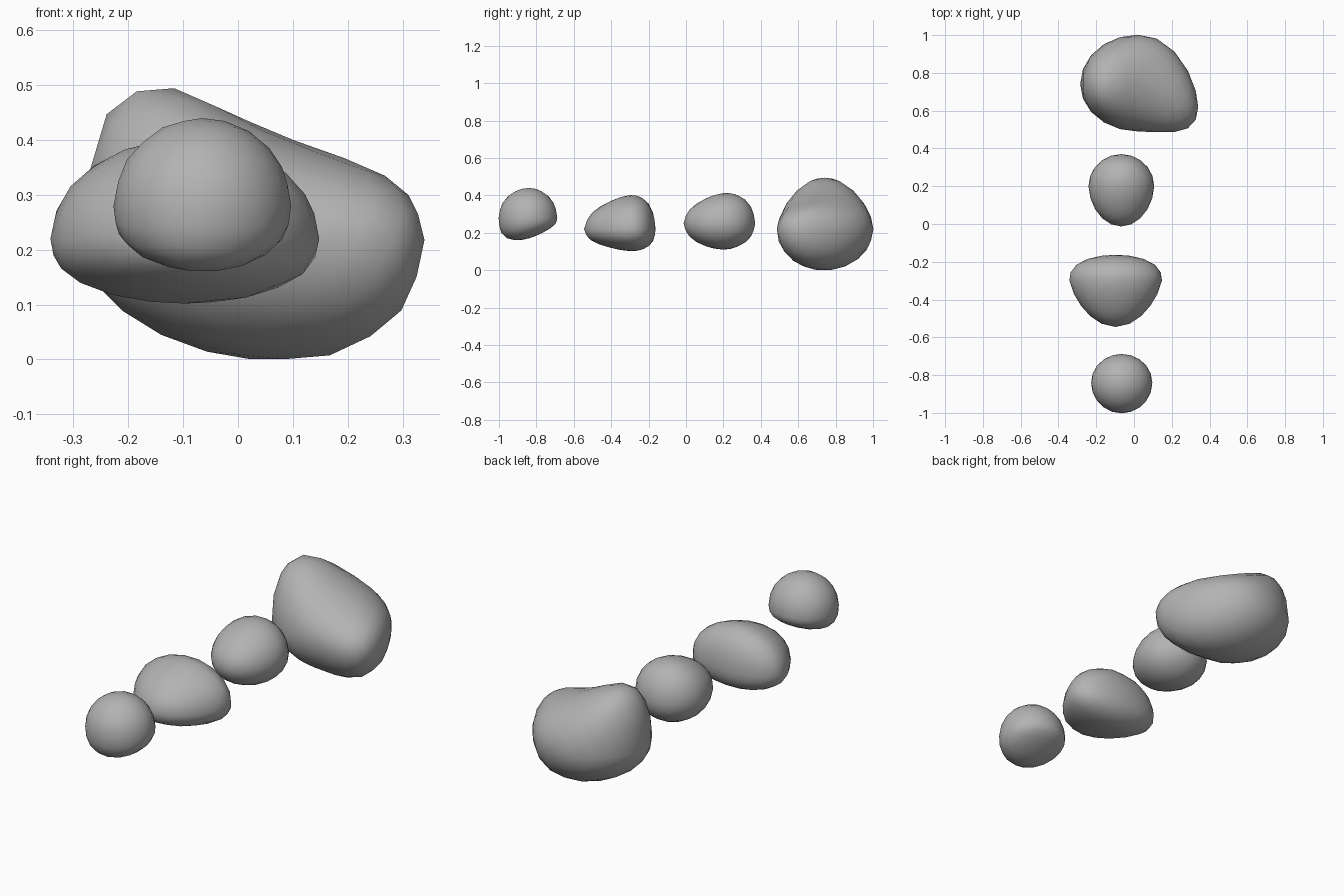
import bpy
import bmesh
from mathutils import Vector

cube = bpy.data.objects.get("Cube")
if cube:
    bpy.data.objects.remove(cube, do_unlink=True)

# Single stone grey
grey = bpy.data.materials.new("stone_grey")
grey.use_nodes = True
grey.diffuse_color = (0.45, 0.45, 0.45, 1)
bsdf = grey.node_tree.nodes["Principled BSDF"]
bsdf.inputs["Base Color"].default_value = grey.diffuse_color
bsdf.inputs["Roughness"].default_value = 0.8


def pick(n, pairs):
    """Choose the (negative, positive) entry of each axis by the sign of n."""
    return [pair[1] if c > 0 else pair[0] for c, pair in zip(n, pairs)]


def reach(n, powers):
    """Distance along n to the unit superellipsoid, by bisection."""
    low, high = 0.5, 2.0
    for _ in range(30):
        mid = (low + high) / 2
        if sum(abs(c * mid) ** p for c, p in zip(n, powers)) < 1:
            low = mid
        else:
            high = mid
    return low


def stone(name, centre, radii, powers, shape):
    """Rounded lump with separate radius and roundness on each side."""
    bm = bmesh.new()
    bmesh.ops.create_icosphere(bm, subdivisions=3, radius=1)
    for vert in bm.verts:
        n = vert.co.normalized()
        size = pick(n, radii)
        point = shape(*(n * reach(n, pick(n, powers))))
        vert.co = Vector(c * s for c, s in zip(point, size))
    for face in bm.faces:
        face.smooth = True
    mesh = bpy.data.meshes.new(name)
    bm.to_mesh(mesh)
    bm.free()
    mesh.materials.append(grey)
    obj = bpy.data.objects.new(name, mesh)
    obj.location = centre
    bpy.context.collection.objects.link(obj)


# Shape rules in unit space: u across, v front to back, w up
def slanted_base(u, v, w):
    return u, v, w * (1 - 0.41 * v) if w < 0 else w


def plain(u, v, w):
    return u, v, w


def raised_back(u, v, w):
    return u, v, w * (1 + 0.12 * v) if w > 0 else w


def peak_and_lobe(u, v, w):
    # Tall peak on one side, dip in the middle, low lobe swung to the front
    w *= 0.78 - 0.55 * u + 0.45 * u * u if w > 0 else 1 + 0.12 * u
    return u, v - 0.48 * max(u, 0) ** 2, w


stone("front_dome_stone", (-0.065, -0.84, 0.28),
      ((0.162, 0.162), (0.162, 0.152), (0.11, 0.16)),
      ((2, 2), (2, 2), (2.8, 2)), slanted_base)

stone("wide_stone", (-0.097, -0.3, 0.22),
      ((0.245, 0.245), (0.245, 0.137), (0.118, 0.182)),
      ((2, 2), (1.35, 2.6), (2.4, 2)), plain)

stone("small_round_stone", (-0.068, 0.2, 0.25),
      ((0.173, 0.175), (0.213, 0.17), (0.14, 0.162)),
      ((2, 2), (1.8, 2), (2, 2)), raised_back)

stone("large_lobed_stone", (0.02, 0.74, 0.218),
      ((0.305, 0.32), (0.25, 0.262), (0.217, 0.277)),
      ((2, 2.4), (2, 2), (2, 2)), peak_and_lobe)
